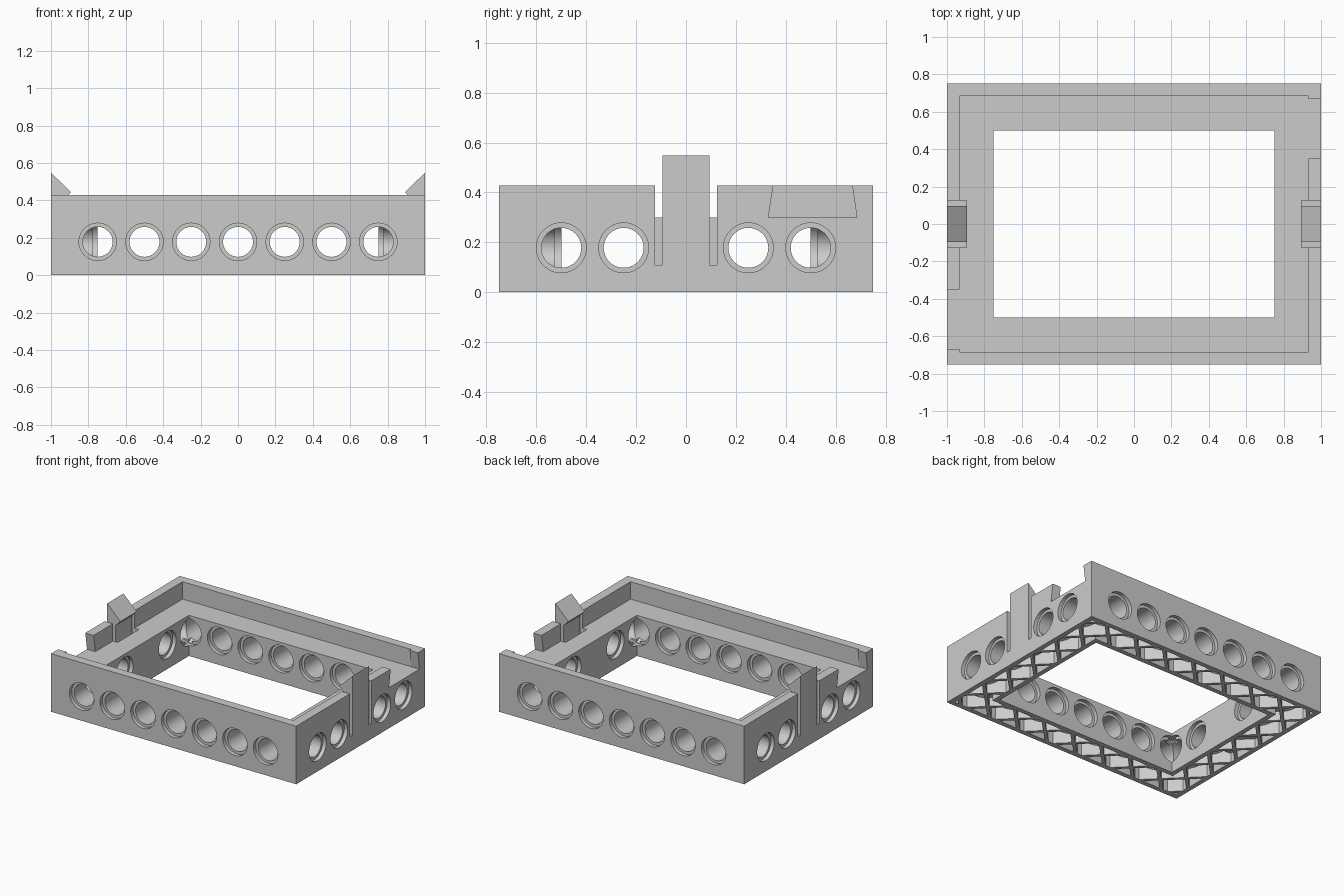
import bpy
import bmesh
from math import sin, cos, tau, radians
from mathutils import Matrix, Vector

cube = bpy.data.objects.get("Cube")
if cube:
    bpy.data.objects.remove(cube, do_unlink=True)

# One plain grey plastic
GREY = (0.6, 0.6, 0.6, 1)
grey = bpy.data.materials.new("grey_plastic")
grey.use_nodes = True
grey.diffuse_color = GREY
grey.node_tree.nodes["Principled BSDF"].inputs["Base Color"].default_value = GREY

FLOOR, TOP = 0.30, 0.428      # deck height and lip height
HOLE_Z, PITCH = 0.178, 0.25
MID_X, MID_Y = 0.875, 0.625   # centre lines of the frame bars
SIDES = (-1, 1)


def finish(name, bm):
    bmesh.ops.recalc_face_normals(bm, faces=bm.faces)
    mesh = bpy.data.meshes.new(name)
    bm.to_mesh(mesh)
    bm.free()
    mesh.materials.append(grey)
    obj = bpy.data.objects.new(name, mesh)
    bpy.context.collection.objects.link(obj)
    return obj


def loft(bm, loops, cyclic=False):
    """Skin between point loops, capping the ends unless cyclic."""
    rows = [[bm.verts.new(p) for p in loop] for loop in loops]
    n = len(rows[0])
    pairs = list(zip(rows, rows[1:])) + ([(rows[-1], rows[0])] if cyclic else [])
    for a, b in pairs:
        for i in range(n):
            j = (i + 1) % n
            bm.faces.new((a[i], a[j], b[j], b[i]))
    if not cyclic:
        bm.faces.new(rows[0])
        bm.faces.new(rows[-1])


def rect(x, y, z):
    return [(-x, -y, z), (x, -y, z), (x, y, z), (-x, y, z)]


def ring(name, outer, inner, z0, z1):
    bm = bmesh.new()
    loft(bm, [rect(*outer, z0), rect(*outer, z1), rect(*inner, z1), rect(*inner, z0)], True)
    return finish(name, bm)


def box(bm, lo, hi, turn=0):
    lo, hi = Vector(lo), Vector(hi)
    mat = (Matrix.Translation((lo + hi) / 2) @ Matrix.Rotation(turn, 4, 'Z')
           @ Matrix.Diagonal((*(hi - lo), 1)))
    bmesh.ops.create_cube(bm, size=1, matrix=mat)


def turned(bm, centre, direction, profile, seg=40):
    """Round solid: profile of (distance, radius) along a level direction."""
    side = Vector((-direction[1], direction[0], 0))
    loops = []
    for dist, rad in profile:
        c = Vector(centre) + Vector(direction) * dist
        loops.append([c + side * rad * cos(tau * i / seg)
                      + Vector((0, 0, rad * sin(tau * i / seg))) for i in range(seg)])
    loft(bm, loops)


def row_of(name, along_y, profile):
    """The same round solid at every hole position, in both opposite bars."""
    bm = bmesh.new()
    for s in SIDES:
        if along_y:
            for k in range(-3, 4):
                turned(bm, (k * PITCH, s * MID_Y, HOLE_Z), (0, s, 0), profile)
        else:
            for k in (-2, -1, 1, 2):
                turned(bm, (s * MID_X, k * PITCH, HOLE_Z), (s, 0, 0), profile)
    return finish(name, bm)


def cut(obj, cutters):
    bpy.context.view_layer.objects.active = obj
    for c in cutters:
        mod = obj.modifiers.new("cut", 'BOOLEAN')
        mod.operation = 'DIFFERENCE'
        mod.solver = 'EXACT'
        mod.object = c
        bpy.ops.object.modifier_apply(modifier=mod.name)


# Cutters: stepped bores, underside cavity, clip slots
BORE = [(-0.13, 0.1), (-0.097, 0.1), (-0.097, 0.08),
        (0.097, 0.08), (0.097, 0.1), (0.13, 0.1)]
bores = [row_of("bore_cutter_long", True, BORE), row_of("bore_cutter_short", False, BORE)]
cavity = ring("cavity_cutter", (0.965, 0.715), (0.785, 0.535), -0.05, 0.27)
bm = bmesh.new()
for s in SIDES:
    box(bm, (s * 0.948 - 0.053, -0.125, 0.11), (s * 0.948 + 0.053, 0.125, 0.4))
slots = finish("slot_cutter", bm)

# Frame shell
frame = ring("frame_shell", (1, 0.75), (0.75, 0.5), 0, FLOOR)
cut(frame, [cavity, slots] + bores)

# Tubes around the bores inside the hollow bars
TUBE = [(-0.108, 0.113), (0.108, 0.113)]
tubes = [row_of("long_bar_tubes", True, TUBE), row_of("short_bar_tubes", False, TUBE)]
for t in tubes:
    cut(t, bores)

# Solid pockets behind the clips
bm = bmesh.new()
for s in SIDES:
    box(bm, (s * 0.925 - 0.06, -0.15, 0.07), (s * 0.925 + 0.06, 0.15, 0.28))
pockets = finish("clip_pockets", bm)
cut(pockets, [slots])

# Crossed ribs of the underside, with a brace in each corner
bm = bmesh.new()


def rib(x, y, length, turn):
    box(bm, (x - length / 2, y - 0.012, 0), (x + length / 2, y + 0.012, 0.095), radians(turn))


for s in SIDES:
    crossings = [(k * PITCH, s * MID_Y) for k in range(-3, 4)]
    crossings += [(s * MID_X, k * PITCH) for k in range(-2, 3)]
    for x, y in crossings:
        for turn in (45, -45):
            rib(x, y, 0.3, turn)
    for t in SIDES:
        rib(s * 0.9375, t * 0.6875, 0.13, -45 * s * t)
finish("underside_ribs", bm)

# Raised lip on the long sides
bm = bmesh.new()
for s in SIDES:
    box(bm, (-1, s * 0.7175 - 0.0325, FLOOR), (1, s * 0.7175 + 0.0325, TOP))
finish("long_lips", bm)

# Raised lip on the short sides, with a dovetail gap; ends are (low y, high y)
bm = bmesh.new()
for s in SIDES:
    for base, crest in (((-0.7, -0.125), (-0.7, -0.125)),
                        ((0.125, 0.33), (0.125, 0.35)),
                        ((0.685, 0.7), (0.667, 0.7))):
        outline = [(base[0], FLOOR), (base[1], FLOOR), (crest[1], TOP), (crest[0], TOP)]
        loft(bm, [[(s * x, s * y, z) for y, z in outline] for x in (0.932, 1)])
finish("short_lips", bm)

# Snap clips with hooked tops
HOOK = [(1, 0.09), (1, 0.548), (0.892, 0.443), (0.932, 0.403), (0.932, 0.09)]
for s, name in ((1, "left_clip"), (-1, "right_clip")):
    bm = bmesh.new()
    loft(bm, [[(s * x, y, z) for x, z in HOOK] for y in (-0.095, 0.095)])
    finish(name, bm)

# Remove the cutters, then smooth the round surfaces
for c in bores + [cavity, slots]:
    bpy.data.objects.remove(c, do_unlink=True)
bpy.ops.object.select_all(action='DESELECT')
for obj in [frame] + tubes:
    obj.select_set(True)
bpy.context.view_layer.objects.active = frame
bpy.ops.object.shade_smooth_by_angle(angle=radians(30))
